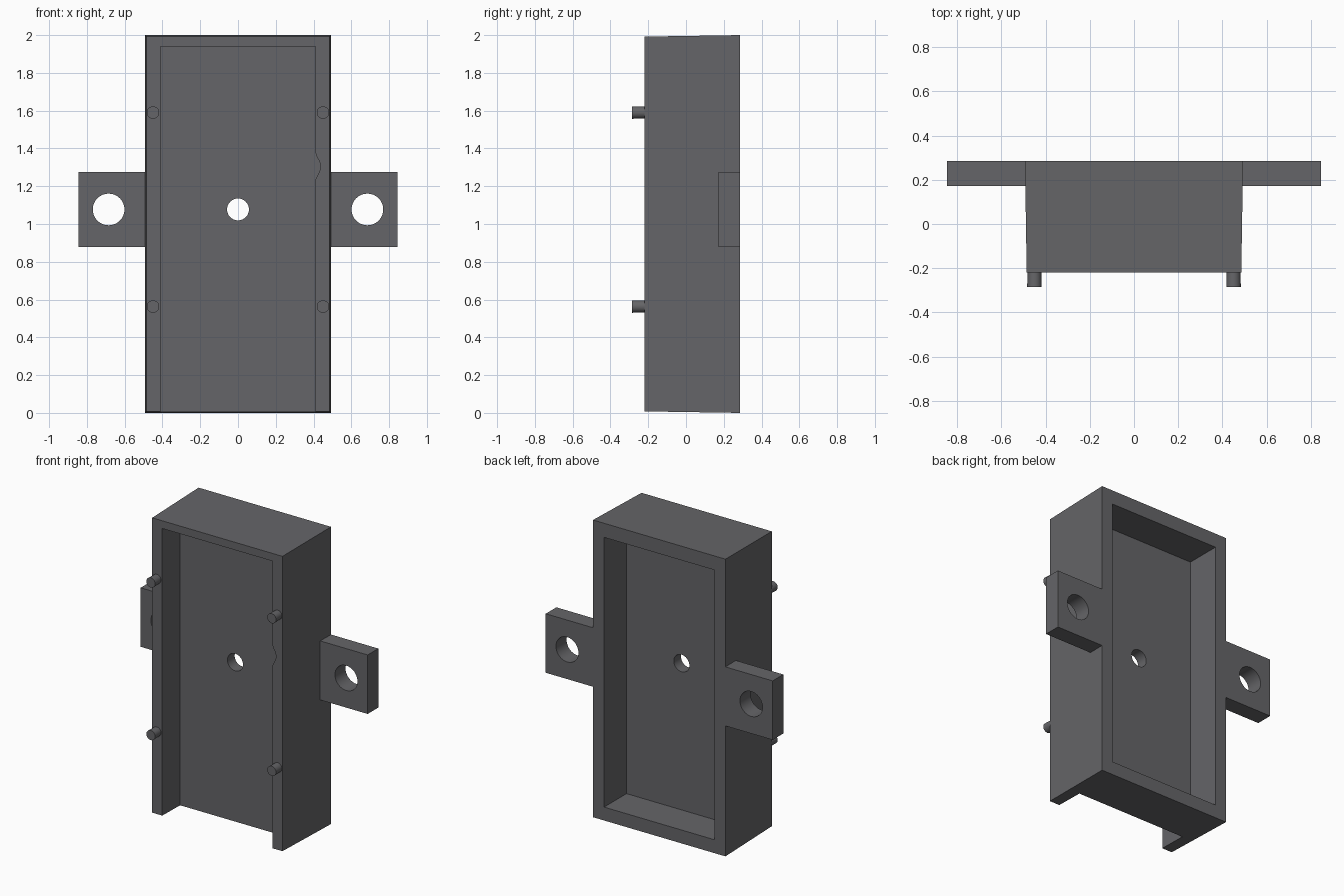
import bpy, bmesh, math

if "Cube" in bpy.data.objects:
    bpy.data.objects.remove(bpy.data.objects["Cube"])

BACK, FRONT = 0.285, -0.22

# Dark grey plastic
plastic = bpy.data.materials.new("dark_plastic")
plastic.diffuse_color = (0.13, 0.13, 0.138, 1)
plastic.use_nodes = True
plastic.node_tree.nodes["Principled BSDF"].inputs["Base Color"].default_value = plastic.diffuse_color


def prism(name, front, y0, y1, back=None):
    """Extrude an (x, z) outline from y0 to y1, optionally to a different back outline."""
    bm = bmesh.new()
    a = [bm.verts.new((x, y0, z)) for x, z in front]
    b = [bm.verts.new((x, y1, z)) for x, z in (back or front)]
    bm.faces.new(a)
    bm.faces.new(b[::-1])
    n = len(a)
    for i in range(n):
        bm.faces.new((a[i], b[i], b[(i + 1) % n], a[(i + 1) % n]))
    bmesh.ops.recalc_face_normals(bm, faces=bm.faces)
    mesh = bpy.data.meshes.new(name)
    bm.to_mesh(mesh)
    bm.free()
    mesh.materials.append(plastic)
    ob = bpy.data.objects.new(name, mesh)
    bpy.context.collection.objects.link(ob)
    return ob


def rect(x0, x1, z0, z1):
    return [(x0, z0), (x1, z0), (x1, z1), (x0, z1)]


def circle(cx, cz, r, n=32):
    return [(cx + r * math.cos(2 * math.pi * i / n),
             cz + r * math.sin(2 * math.pi * i / n)) for i in range(n)]


def smooth(ob):
    bpy.ops.object.select_all(action='DESELECT')
    bpy.context.view_layer.objects.active = ob
    ob.select_set(True)
    bpy.ops.object.shade_smooth_by_angle(angle=math.radians(30))


def cut(ob, *cutters):
    bpy.context.view_layer.objects.active = ob
    for c in cutters:
        m = ob.modifiers.new("cut", 'BOOLEAN')
        m.operation, m.solver, m.object = 'DIFFERENCE', 'EXACT', c
        bpy.ops.object.modifier_apply(modifier=m.name)
        bpy.data.objects.remove(c)
    smooth(ob)


# Case body, slightly drafted towards the front
body = prism("case_body", rect(-0.485, 0.485, 0.008, 1.992), FRONT, BACK,
             rect(-0.493, 0.493, 0, 2))

# Front channel, open at the bottom, with a small scoop in the right wall
channel = [(-0.41, -0.1), (0.41, -0.1), (0.41, 1.235), (0.425, 1.265), (0.435, 1.29),
           (0.436, 1.315), (0.43, 1.335), (0.415, 1.36), (0.41, 1.38),
           (0.41, 1.94), (-0.41, 1.94)]
cut(body,
    prism("channel_cutter", channel, FRONT - 0.1, -0.03),
    prism("back_pocket_cutter", rect(-0.41, 0.41, 0.09, 1.905), 0.047, BACK + 0.1),
    prism("centre_hole_cutter", circle(0, 1.077, 0.058), -0.1, 0.1))

for s, side in ((-1, "left"), (1, "right")):
    # Mounting ears with screw holes
    xs = sorted((s * 0.488, s * 0.845))
    ear = prism(f"mounting_ear_{side}", rect(*xs, 0.878, 1.275), 0.172, BACK)
    cut(ear, prism("screw_hole_cutter", circle(s * 0.685, 1.077, 0.084), 0.1, 0.4))
    # Locating pins on the front rim
    for z, level in ((0.563, "lower"), (1.59, "upper")):
        smooth(prism(f"locating_pin_{side}_{level}", circle(s * 0.45, z, 0.033, 24),
                     -BACK, FRONT + 0.01, circle(s * 0.45, z, 0.031, 24)))
